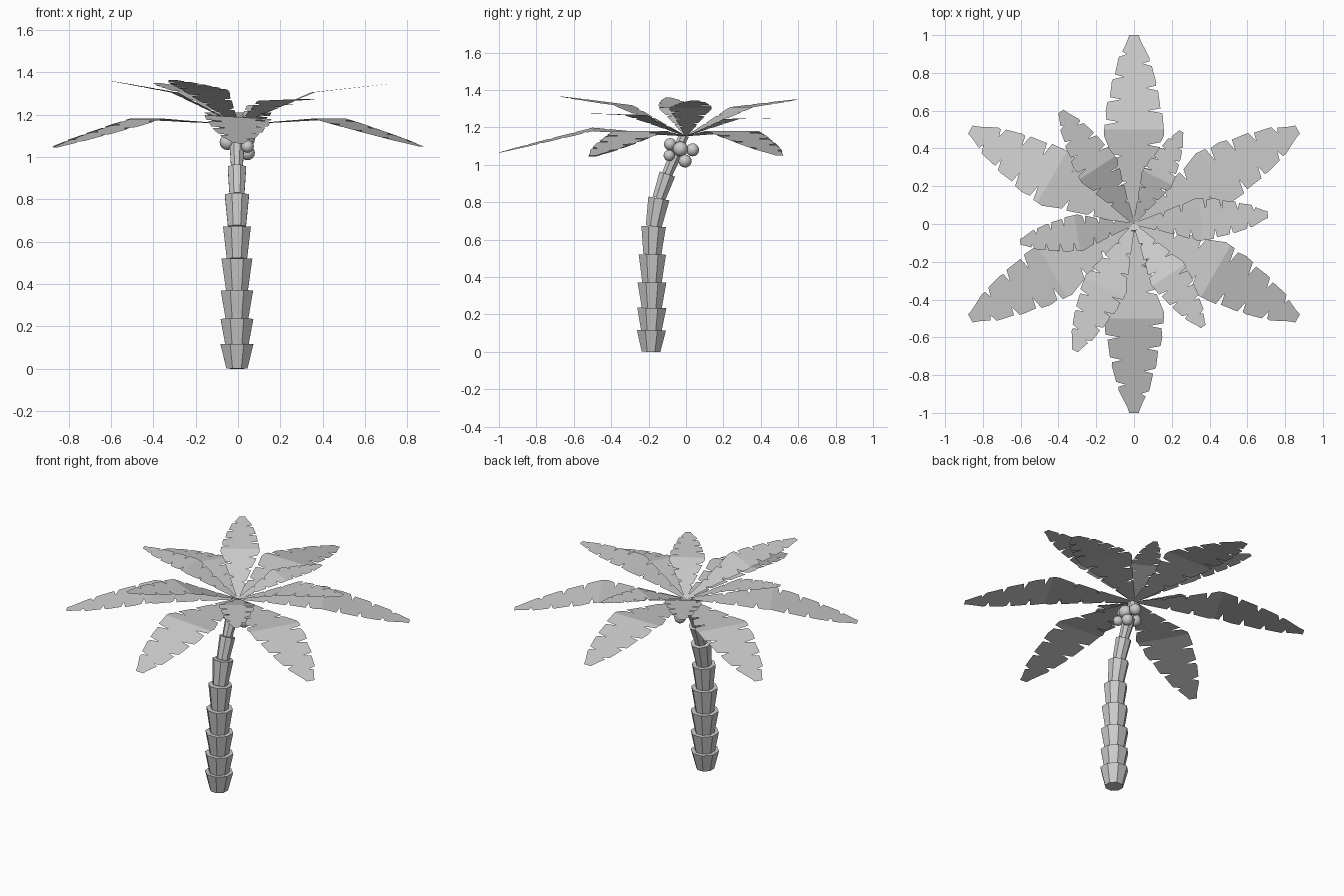
import bpy, bmesh, math
from mathutils import Vector, Matrix

if "Cube" in bpy.data.objects:
    bpy.data.objects.remove(bpy.data.objects["Cube"])


def finish(name, bm, smooth=False):
    me = bpy.data.meshes.new(name)
    bm.to_mesh(me)
    bm.free()
    for p in me.polygons:
        p.use_smooth = smooth
    ob = bpy.data.objects.new(name, me)
    bpy.context.collection.objects.link(ob)
    return ob


# Trunk: flared octagonal segments stacked along a bending path (y, z)
path = [(-.187, 0), (-.185, .115), (-.183, .235), (-.182, .37), (-.18, .52),
        (-.173, .67), (-.145, .82), (-.10, .95), (-.05, 1.07), (-.01, 1.16)]
radii = [(.054, .084), (.06, .084), (.058, .083), (.056, .079), (.052, .071),
         (.046, .062), (.038, .047), (.03, .038), (.025, .03)]
bm = bmesh.new()
for (a, b), (r0, r1) in zip(zip(path, path[1:]), radii):
    p0, p1 = Vector((-.005, *a)), Vector((-.005, *b))
    axis = p1 - p0
    turn = axis.to_track_quat('Z', 'Y').to_matrix().to_4x4()
    spin = Matrix.Rotation(math.pi / 8, 4, 'Z')
    bmesh.ops.create_cone(bm, cap_ends=True, segments=8, radius1=r0, radius2=r1,
                          depth=axis.length,
                          matrix=Matrix.Translation((p0 + p1) / 2) @ turn @ spin)
finish("trunk", bm)

# Coconut cluster under the crown
nuts = [(-.05, -.05, 1.07, .037), (.045, -.09, 1.05, .03), (.04, -.03, 1.085, .04),
        (.02, .035, 1.08, .035), (.045, -.005, 1.02, .035), (.015, -.085, 1.11, .033)]
for i, (x, y, z, r) in enumerate(nuts):
    bm = bmesh.new()
    bmesh.ops.create_uvsphere(bm, u_segments=12, v_segments=8, radius=r,
                              matrix=Matrix.Translation((x, y, z)))
    finish(f"coconut_{i + 1}", bm, True)

# Leaf outline: half width along a leaf of unit length
OUTLINE = [(0, .008), (.25, .085), (.47, .16), (.6, .15), (.75, .118),
           (.88, .082), (.97, .035), (1, .025)]


def half_width(t):
    for (t0, w0), (t1, w1) in zip(OUTLINE, OUTLINE[1:]):
        if t <= t1:
            return w0 + (w1 - w0) * (t - t0) / (t1 - t0)


def stations(notches):
    """Edge points of one leaf half, with narrow wedge cuts."""
    pts = [(t, half_width(t)) for t, _ in OUTLINE] + [(.5, half_width(.5))]
    for n in notches:
        pts = [p for p in pts if abs(p[0] - n) > .016]
        pts += [(n - .014, half_width(n - .014)), (n, half_width(n) * .5),
                (n + .012, half_width(n + .012) * .95)]
    return sorted(pts)


SIDES = [(1, [.22, .36, .54, .66, .78, .9]), (-1, [.17, .3, .42, .6, .72, .85])]
CROWN = 1.153


def leaf(name, angle, length, tip_z, roll=0.0):
    rise = tip_z - CROWN
    bm = bmesh.new()
    for side, notches in SIDES:
        prev = None
        for t, w in stations(notches):
            # straight run to a crease at mid length, then a droop
            z = CROWN + rise * t + .16 * length * min(t, 1 - t)
            rib = bm.verts.new((t * length, 0, z))
            edge = bm.verts.new((t * length, side * w * length, z + side * w * length * roll))
            if prev:
                f = [prev[0], rib, edge, prev[1]]
                bm.faces.new(f if side > 0 else f[::-1])
            prev = (rib, edge)
    bmesh.ops.remove_doubles(bm, verts=bm.verts, dist=1e-5)
    bmesh.ops.rotate(bm, verts=bm.verts, matrix=Matrix.Rotation(math.radians(angle), 3, 'Z'))
    finish(name, bm)


# Six long drooping leaves, then six shorter raised ones
lower = [(90, 1, 1.11, 0), (30, 1, 1.05, 0), (150, 1, 1.05, 0),
         (210, 1, 1.045, 0), (270, 1, 1.065, -.06), (330, 1, 1.05, 0)]
upper = [(4, .71, 1.345, 0), (63, .55, 1.25, 0), (123, .71, 1.35, 0),
         (189, .61, 1.36, 0), (245, .74, 1.365, 0), (304, .655, 1.275, 0)]
for i, args in enumerate(lower):
    leaf(f"lower_leaf_{i + 1}", *args)
for i, args in enumerate(upper):
    leaf(f"upper_leaf_{i + 1}", *args)
